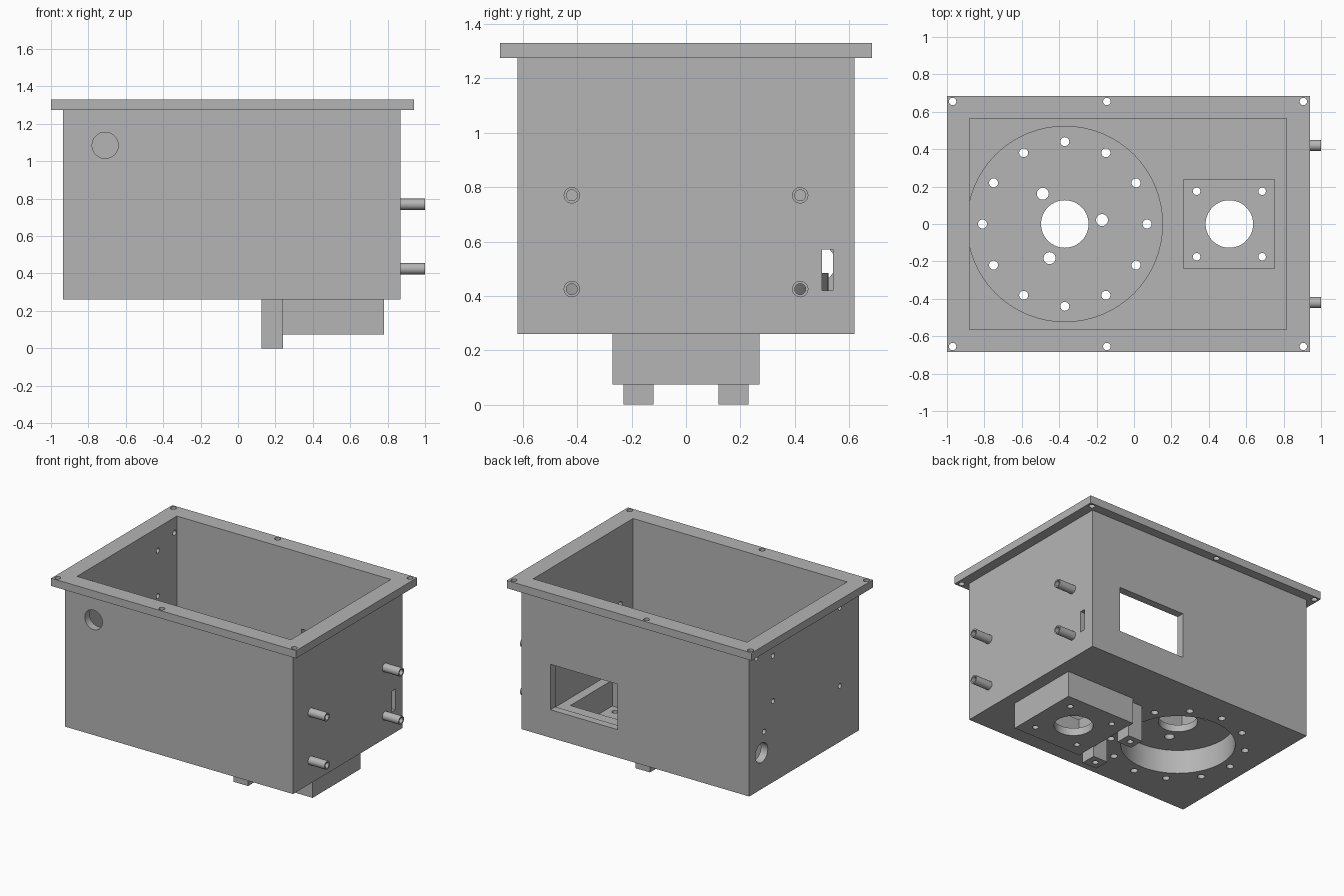
import bpy, bmesh, math
from mathutils import Matrix, Vector

if "Cube" in bpy.data.objects:
    bpy.data.objects.remove(bpy.data.objects["Cube"], do_unlink=True)

grey = bpy.data.materials.new("plain grey")
grey.use_nodes = True
COLOUR = (0.46, 0.46, 0.46, 1)
grey.diffuse_color = COLOUR
for node in grey.node_tree.nodes:
    if node.type == 'BSDF_PRINCIPLED':
        node.inputs["Base Color"].default_value = COLOUR

AXES = {"x": Matrix.Rotation(math.pi / 2, 4, 'Y'),
        "y": Matrix.Rotation(math.pi / 2, 4, 'X'),
        "z": Matrix.Identity(4)}


def box(bm, x, y, z):
    """Block given as a (low, high) pair on each axis."""
    mid = Vector([sum(p) / 2 for p in (x, y, z)])
    size = Vector([p[1] - p[0] for p in (x, y, z)])
    bmesh.ops.create_cube(bm, size=1, matrix=Matrix.Translation(mid) @ Matrix.Diagonal(size).to_4x4())


def rod(bm, centre, radius, length, axis="z"):
    """Cylinder about its centre along one axis."""
    bmesh.ops.create_cone(bm, cap_ends=True, segments=64 if radius > 0.1 else 32,
                          radius1=radius, radius2=radius, depth=length,
                          matrix=Matrix.Translation(centre) @ AXES[axis])


def finish(bm, name):
    mesh = bpy.data.meshes.new(name)
    bm.to_mesh(mesh)
    bm.free()
    mesh.materials.append(grey)
    obj = bpy.data.objects.new(name, mesh)
    bpy.context.scene.collection.objects.link(obj)
    return obj


def combine(target, bm, operation):
    """Apply a boolean with a temporary tool solid."""
    tool = finish(bm, "helper")
    tool.hide_render = True
    mod = target.modifiers.new("boolean", 'BOOLEAN')
    mod.operation, mod.solver, mod.object = operation, 'EXACT', tool
    bpy.context.view_layer.update()
    graph = bpy.context.evaluated_depsgraph_get()
    mesh = bpy.data.meshes.new_from_object(target.evaluated_get(graph))
    target.modifiers.clear()
    target.data = mesh
    bpy.data.objects.remove(tool, do_unlink=True)


HUB_X, MOTOR_X = -0.37, 0.51
SIDES = (-1, 1)

# Outer block
bm = bmesh.new()
box(bm, (-0.935, 0.87), (-0.62, 0.62), (0.26, 1.3))
housing = finish(bm, "housing")

# Rim flange
bm = bmesh.new()
box(bm, (-1, 0.94), (-0.685, 0.685), (1.275, 1.33))
combine(housing, bm, 'UNION')

# Open cavity
bm = bmesh.new()
box(bm, (-0.88, 0.815), (-0.565, 0.565), (0.315, 1.5))
combine(housing, bm, 'DIFFERENCE')

# Round hub standing on the floor, and hollow standoffs on the side
bm = bmesh.new()
rod(bm, (HUB_X, 0, 0.385), 0.525, 0.2)
for s in SIDES:
    for z in (0.425, 0.77):
        rod(bm, (0.92, s * 0.42, z), 0.03, 0.16, "x")
combine(housing, bm, 'UNION')

# Lower motor box
bm = bmesh.new()
box(bm, (0.235, 0.78), (-0.27, 0.27), (0.075, 0.29))
combine(housing, bm, 'UNION')

# Feet
bm = bmesh.new()
for s in SIDES:
    box(bm, (0.125, 0.24), sorted((s * 0.12, s * 0.23)), (0, 0.29))
combine(housing, bm, 'UNION')

# Large openings: hub recess and seat, motor pocket, window, slot, ports
bm = bmesh.new()
rod(bm, (HUB_X, 0, 0.28), 0.37, 0.3)
rod(bm, (HUB_X, 0, 0.54), 0.475, 0.12)
box(bm, (0.265, 0.75), (-0.237, 0.237), (0.13, 0.4))
box(bm, (0.108, 0.64), (0.53, 0.7), (0.46, 0.785))
box(bm, (0.78, 0.9), (0.5, 0.54), (0.42, 0.57))
rod(bm, (-0.71, -0.6, 1.085), 0.07, 0.2, "y")
rod(bm, (-0.91, 0.48, 0.52), 0.07, 0.2, "x")
combine(housing, bm, 'DIFFERENCE')

# Drilled holes
bm = bmesh.new()
rod(bm, (HUB_X, 0, 0.45), 0.127, 0.3)
rod(bm, (MOTOR_X, 0, 0.1), 0.127, 0.2)
for i in range(12):
    a = math.radians(30 * i)
    rod(bm, (HUB_X + 0.44 * math.cos(a), 0.44 * math.sin(a), 0.4), 0.024, 0.5)
for i in range(3):
    a = math.radians(6 + 120 * i)
    rod(bm, (HUB_X + 0.2 * math.cos(a), 0.2 * math.sin(a), 0.45), 0.032, 0.3)
for s in SIDES:
    for x in (-0.97, -0.145, 0.905):
        rod(bm, (x, s * 0.655, 1.3), 0.02, 0.2)
    for t in SIDES:
        rod(bm, (MOTOR_X + t * 0.175, s * 0.175, 0.1), 0.02, 0.2)
    for z in (0.425, 0.77):
        rod(bm, (0.91, s * 0.42, z), 0.02, 0.26, "x")
    rod(bm, (0.18, s * 0.175, 0.02), 0.02, 0.2)
for y, z in ((0.35, 1.165), (0.35, 0.84), (0.54, 1.22), (-0.405, 1.22), (-0.405, 0.66), (0.45, 0.66)):
    rod(bm, (-0.91, y, z), 0.018, 0.14, "x")
combine(housing, bm, 'DIFFERENCE')

# Smooth round walls, sharp edges
bpy.ops.object.select_all(action='DESELECT')
housing.select_set(True)
bpy.context.view_layer.objects.active = housing
bpy.ops.object.shade_smooth_by_angle(angle=math.radians(30))
